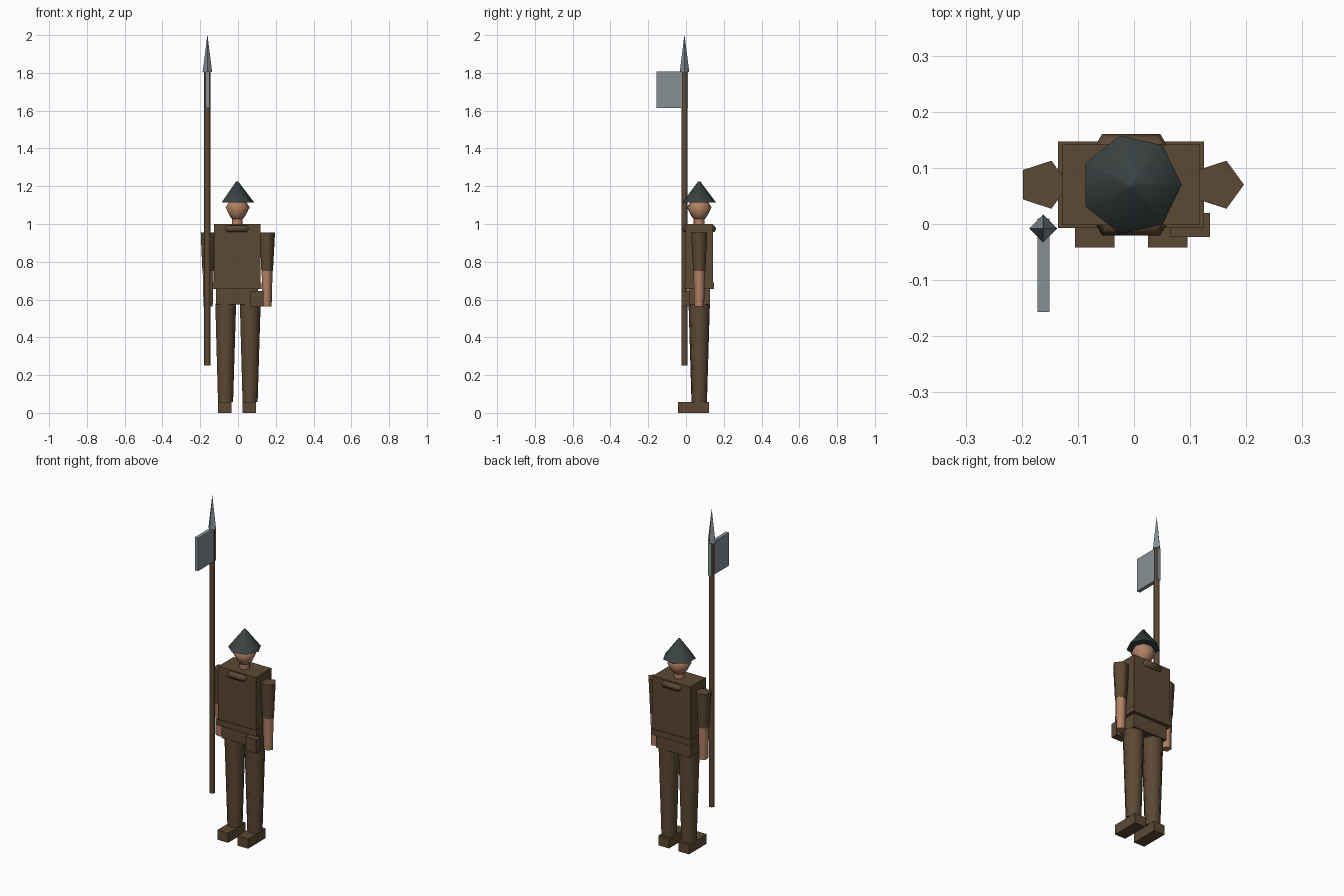
import bpy
import math

cube = bpy.data.objects.get("Cube")
if cube:
    bpy.data.objects.remove(cube, do_unlink=True)


def material(name, rgb):
    m = bpy.data.materials.new(name)
    m.use_nodes = True
    m.diffuse_color = (*rgb, 1)
    m.node_tree.nodes["Principled BSDF"].inputs["Base Color"].default_value = (*rgb, 1)
    return m


BROWN = material("brown_cloth", (0.108, 0.066, 0.034))
SKIN = material("skin", (0.44, 0.22, 0.125))
SLATE = material("dark_slate", (0.042, 0.054, 0.054))
STEEL = material("steel", (0.24, 0.28, 0.30))

CX, CY = -0.005, 0.07  # centre of the body


def finish(name, mat, smooth=0):
    ob = bpy.context.object
    ob.name = name
    ob.data.materials.append(mat)
    if smooth:
        bpy.ops.object.shade_smooth_by_angle(angle=math.radians(smooth))
    return ob


def box(name, mat, low, high):
    """Box between two opposite corners."""
    bpy.ops.mesh.primitive_cube_add(size=1)
    ob = finish(name, mat)
    for v in ob.data.vertices:
        v.co = [h if c > 0 else l for c, l, h in zip(v.co, low, high)]
    return ob


def lathe(name, mat, sides, x, y, profile, smooth=75):
    """Capped many-sided solid with its first corner towards +x; profile is (radius, z)."""
    verts, faces = [], []
    for r, z in profile:
        for i in range(sides):
            a = math.tau * i / sides
            verts.append((x + r * math.cos(a), y + r * math.sin(a), z))
    for k in range(len(profile) - 1):
        for i in range(sides):
            j = (i + 1) % sides
            a, b = k * sides, (k + 1) * sides
            faces.append((a + i, a + j, b + j, b + i))
    faces.append(tuple(reversed(range(sides))))
    faces.append(tuple(range(len(verts) - sides, len(verts))))
    mesh = bpy.data.meshes.new(name)
    mesh.from_pydata(verts, [], faces)
    ob = bpy.data.objects.new(name, mesh)
    bpy.context.collection.objects.link(ob)
    bpy.ops.object.select_all(action="DESELECT")
    bpy.context.view_layer.objects.active = ob
    ob.select_set(True)
    return finish(name, mat, smooth)


# Legs, shoes and arms
for side, s in (("right", -1), ("left", 1)):
    lx = CX + s * 0.065
    box(side + "_shoe", BROWN, (lx - 0.035, -0.042, 0), (lx + 0.035, 0.122, 0.057))
    lathe(side + "_leg", BROWN, 7, lx + 0.002, CY, [(0.042, 0.057), (0.058, 0.58)])
    ax = CX + s * 0.156
    lathe(side + "_sleeve", BROWN, 5, ax, CY, [(0.034, 0.75), (0.045, 0.955)])
    lathe(side + "_forearm", SKIN, 5, ax, CY, [(0.027, 0.562), (0.032, 0.75)])

# Torso, belt and pouch
box("pelvis", BROWN, (-0.117, 0.013, 0.575), (0.107, 0.127, 0.657))
box("belt", BROWN, (-0.135, -0.007, 0.655), (0.125, 0.147, 0.69))
box("torso", BROWN, (-0.128, -0.002, 0.657), (0.118, 0.142, 1.0))
box("pouch", BROWN, (0.065, -0.023, 0.563), (0.135, 0.02, 0.645))

# Six-sided collar, showing only at chest and back
bpy.ops.mesh.primitive_torus_add(major_segments=6, minor_segments=6, location=(CX, CY, 0.975),
                                 major_radius=0.083, minor_radius=0.021)
finish("collar", BROWN, 75)

# Head and hat
lathe("neck", SKIN, 7, CX, CY, [(0.03, 0.99), (0.03, 1.035)])
lathe("head", SKIN, 7, CX, CY, [(0.025, 1.022), (0.042, 1.04), (0.067, 1.088), (0.042, 1.125)])
lathe("hat", SLATE, 7, CX, CY, [(0.09, 1.115), (0.006, 1.225)])

# Pole weapon
PX, PY = -0.162, -0.008
lathe("pole_shaft", BROWN, 6, PX, PY, [(0.017, 0.25), (0.017, 1.81)])
lathe("pole_tip", STEEL, 4, PX, PY, [(0.025, 1.806), (0.0005, 2.0)], 0)
box("pole_blade", STEEL, (-0.172, -0.157, 1.614), (-0.151, 0.01, 1.808))
